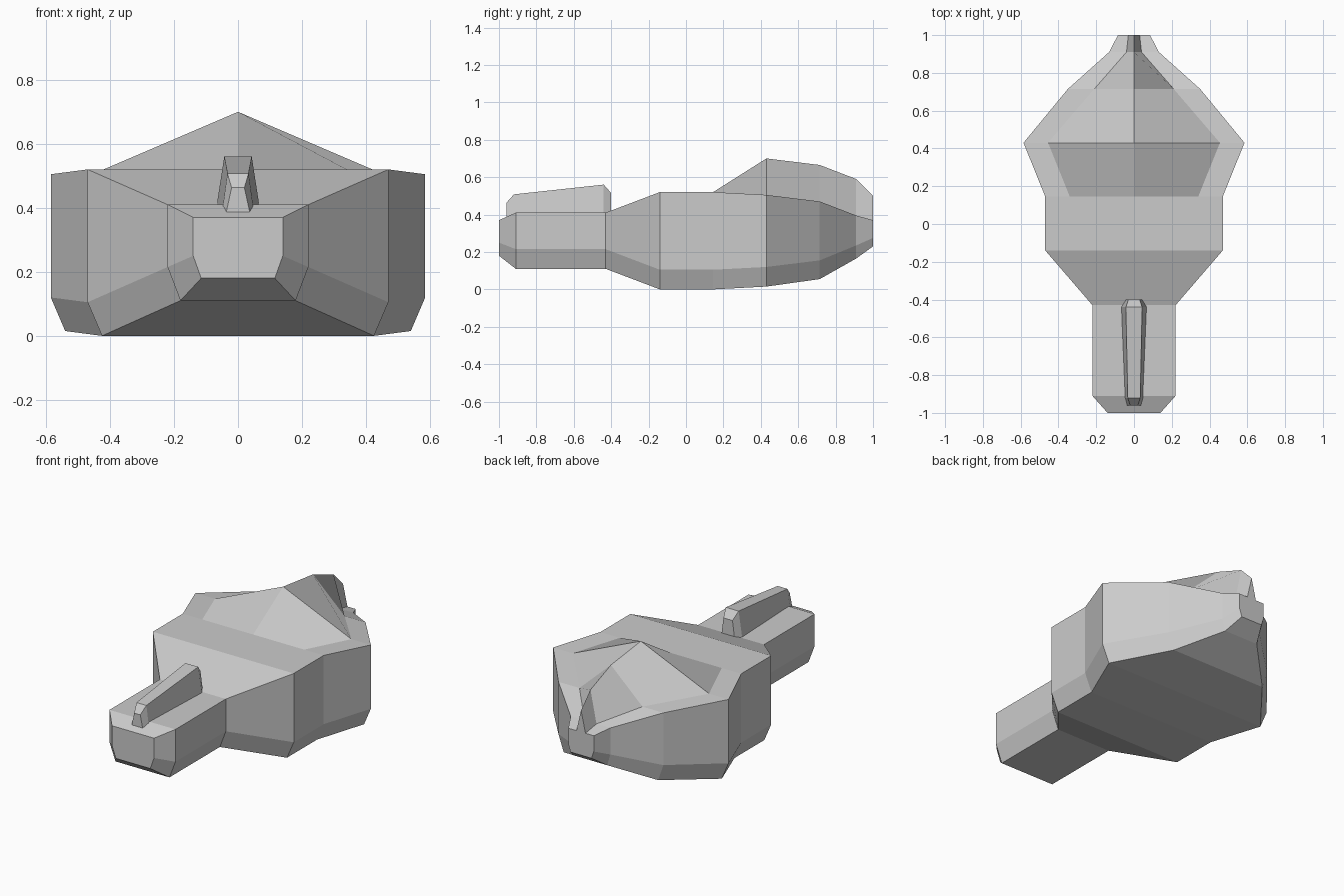
import bpy, bmesh

if "Cube" in bpy.data.objects:
    bpy.data.objects.remove(bpy.data.objects["Cube"])


def loft(name, sections):
    """Skin closed cross-sections (lists of points), capping both ends."""
    bm = bmesh.new()
    rings = [[bm.verts.new(p) for p in s] for s in sections]
    n = len(rings[0])
    for a, b in zip(rings, rings[1:]):
        for i in range(n):
            j = (i + 1) % n
            bm.faces.new((a[i], a[j], b[j], b[i]))
    bm.faces.new(rings[0][::-1])
    bm.faces.new(rings[-1])
    bmesh.ops.recalc_face_normals(bm, faces=bm.faces)
    mesh = bpy.data.meshes.new(name)
    bm.to_mesh(mesh)
    bm.free()
    obj = bpy.data.objects.new(name, mesh)
    bpy.context.collection.objects.link(obj)
    return obj


def mirrored(half, y, centre_z=None):
    """Close a right-hand half profile (bottom to top) across x = 0."""
    mid = [] if centre_z is None else [(0, centre_z)]
    pts = half + mid + [(-x, z) for x, z in reversed(half)]
    return [(x, y, z) for x, z in pts]


# Main body: y, bottom half width, bottom z, side half width, chamfer z,
# deck z, raised ridge half width, ridge z
body_stations = [
    (-1.00, .115, .18, .14, .25, .37, .10, .37),
    (-0.91, .180, .11, .22, .215, .41, .16, .41),
    (-0.43, .180, .11, .22, .215, .41, .16, .41),
    (-0.14, .425, .00, .47, .105, .52, .34, .52),
    (0.145, .425, .00, .47, .105, .52, .34, .52),
    (0.43, .540, .015, .585, .12, .505, .455, .70),
    (0.715, .315, .055, .35, .155, .47, .21, .665),
    (0.91, .112, .165, .132, .235, .395, .04, .59),
    (1.00, .070, .23, .085, .275, .37, .03, .50),
]
loft("body", [
    mirrored([(wb, zb), (w, zm), (w, zt), (d, zt)], y, zr)
    for y, wb, zb, w, zm, zt, d, zr in body_stations
])

# Tapered rail on top of the nose: y, base half width, top half width, top z
rail_stations = [
    (-0.96, .037, .020, .463),
    (-0.92, .050, .033, .508),
    (-0.44, .070, .043, .56),
    (-0.40, .047, .030, .515),
]
loft("nose_rail", [
    mirrored([(wb, .385), (wt, zt)], y) for y, wb, wt, zt in rail_stations
])
